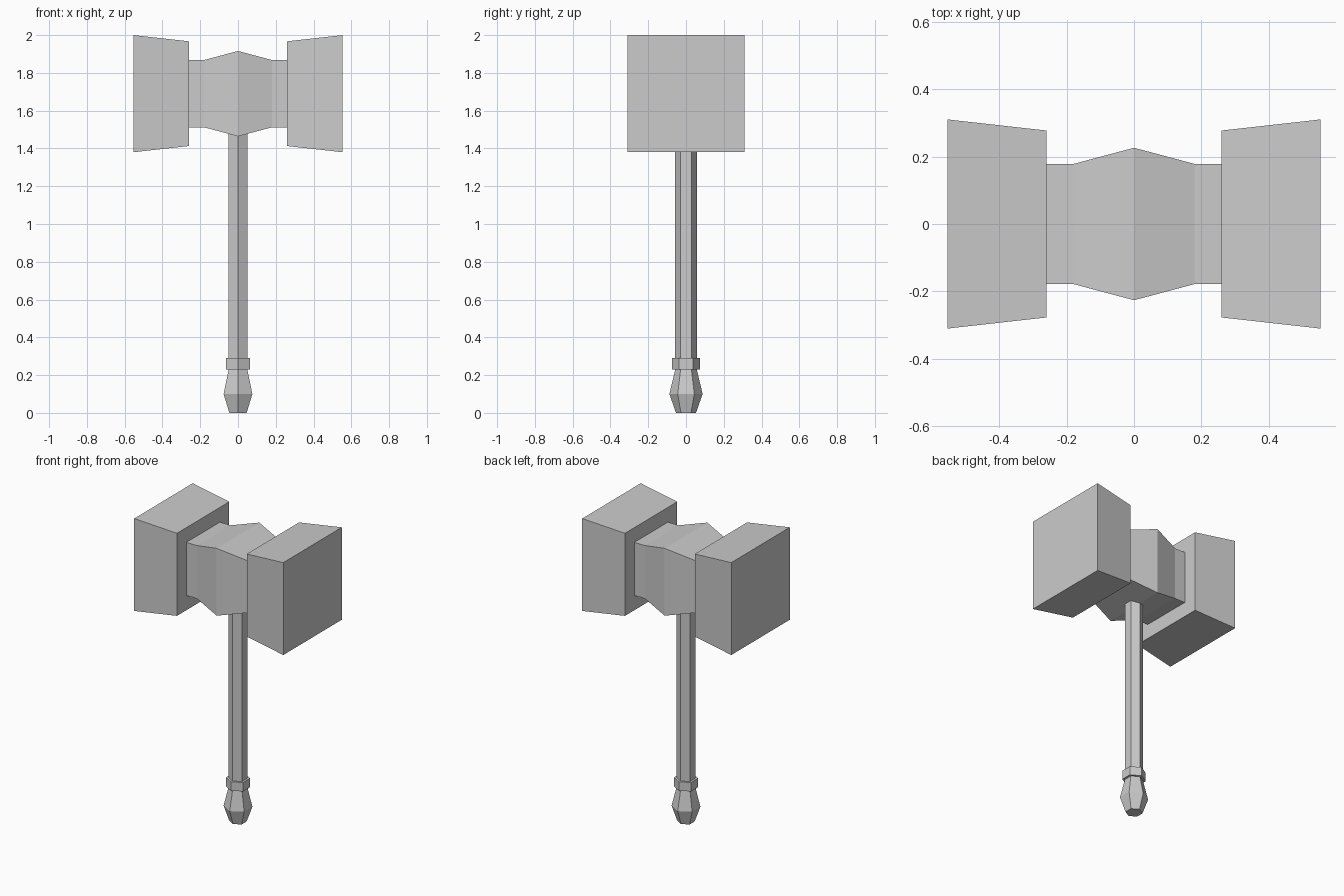
import bpy, bmesh, math

if "Cube" in bpy.data.objects:
    bpy.data.objects.remove(bpy.data.objects["Cube"])

HEAD_Z = 1.69


def loft(name, rings):
    """Skin a list of vertex rings, cap both ends, flat shaded."""
    bm = bmesh.new()
    loops = [[bm.verts.new(p) for p in ring] for ring in rings]
    n = len(loops[0])
    for a, b in zip(loops, loops[1:]):
        for i in range(n):
            j = (i + 1) % n
            bm.faces.new((a[i], a[j], b[j], b[i]))
    bm.faces.new(loops[0])
    bm.faces.new(loops[-1])
    bmesh.ops.recalc_face_normals(bm, faces=bm.faces)
    mesh = bpy.data.meshes.new(name)
    bm.to_mesh(mesh)
    bm.free()
    ob = bpy.data.objects.new(name, mesh)
    bpy.context.collection.objects.link(ob)
    return ob


def square(x, h):
    return [(x, sy * h, HEAD_Z + sz * h)
            for sy, sz in ((-1, -1), (1, -1), (1, 1), (-1, 1))]


def hexagon(z, r):
    # corners point to the front and back
    angles = [math.radians(30 + 60 * i) for i in range(6)]
    return [(r * math.cos(a), r * math.sin(a), z) for a in angles]


# Hammer head: two flared striking blocks joined by a bulged core
half = [(0.18, 0.178), (0.259, 0.178), (0.259, 0.277), (0.553, 0.31)]
profile = [(-x, h) for x, h in reversed(half)] + [(0, 0.226)] + half
loft("hammer_head", [square(x, h) for x, h in profile])

# Handle: pommel, collar and shaft in one six-sided profile
handle = [(0, 0.053), (0.1, 0.088), (0.23, 0.057), (0.23, 0.073),
          (0.29, 0.073), (0.29, 0.057), (1.5, 0.057)]
loft("handle", [hexagon(z, r) for z, r in handle])
